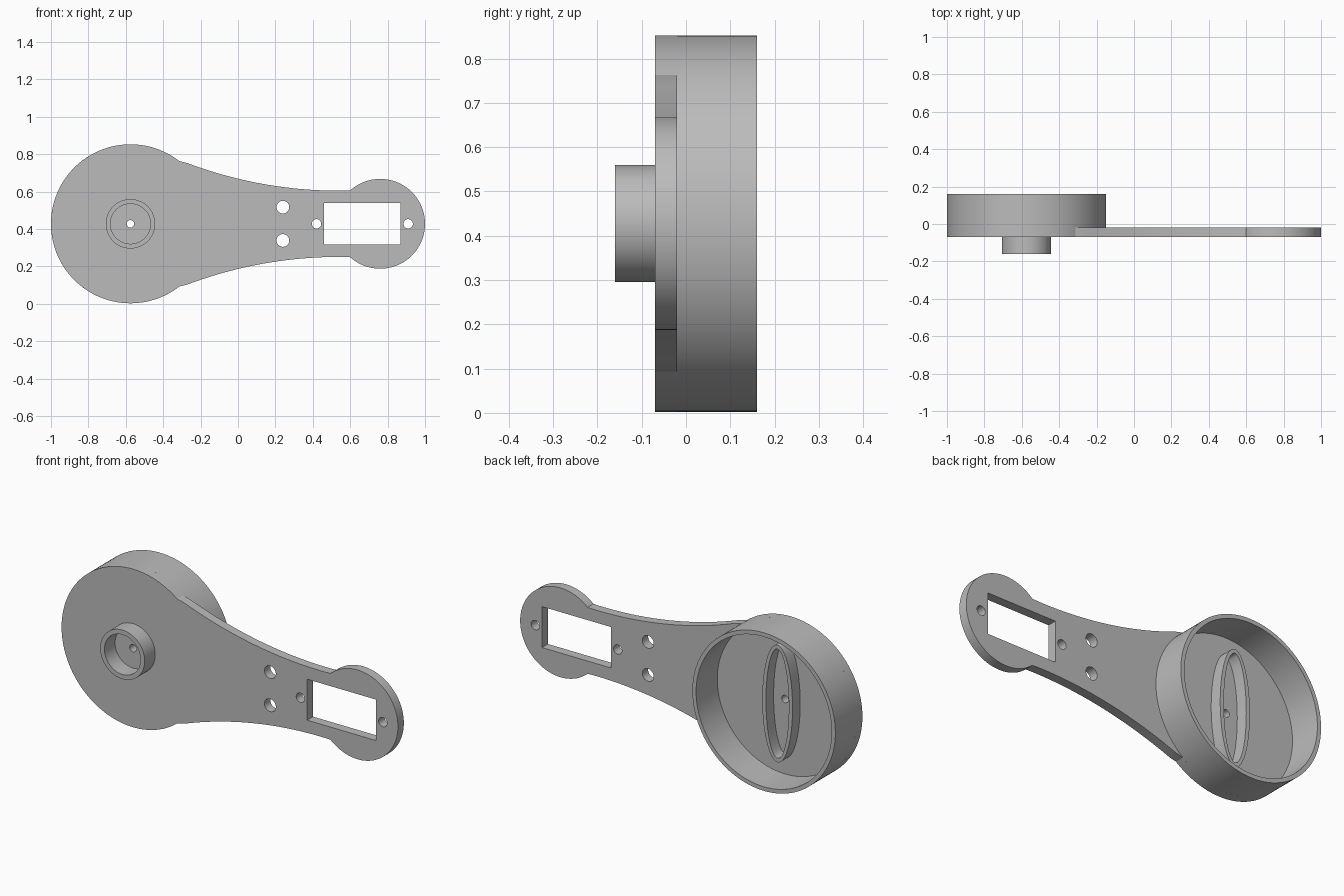
import bpy, bmesh
from math import cos, sin, pi, radians, atan2, sqrt

old = bpy.data.objects.get("Cube")
if old:
    bpy.data.objects.remove(old, do_unlink=True)

grey = bpy.data.materials.new("matte grey")
grey.use_nodes = True
colour = (0.5, 0.5, 0.5, 1)
grey.diffuse_color = colour
grey.node_tree.nodes["Principled BSDF"].inputs["Base Color"].default_value = colour

MID = 0.4275          # height of the long axis
HUB_X, HUB_R = -0.575, 0.425
TIP_X, TIP_R = 0.76, 0.24


def oval(x, z, rx, rz=None, n=96):
    rz = rz or rx
    return [(x + rx * cos(2 * pi * i / n), z + rz * sin(2 * pi * i / n)) for i in range(n)]


def box(x0, x1, z0, z1):
    return [(x0, z0), (x1, z0), (x1, z1), (x0, z1)]


def extrude_part(name, loops, y0, y1):
    """Fill nested loops drawn in the xz plane and extrude them from y0 to y1."""
    curve = bpy.data.curves.new(name + " profile", 'CURVE')
    curve.dimensions = '2D'
    curve.fill_mode = 'BOTH'
    curve.extrude = (y1 - y0) / 2
    for loop in loops:
        spline = curve.splines.new('POLY')
        spline.points.add(len(loop) - 1)
        for point, (x, z) in zip(spline.points, loop):
            point.co = (x, z, 0, 1)
        spline.use_cyclic_u = True
    helper = bpy.data.objects.new(name + " profile", curve)
    bpy.context.collection.objects.link(helper)
    graph = bpy.context.evaluated_depsgraph_get()
    mesh = bpy.data.meshes.new_from_object(helper.evaluated_get(graph))
    bpy.data.objects.remove(helper, do_unlink=True)

    bm = bmesh.new()
    bm.from_mesh(mesh)
    bmesh.ops.remove_doubles(bm, verts=bm.verts, dist=0.0001)
    for v in bm.verts:
        x, z, d = v.co
        v.co = (x, (y0 + y1) / 2 - d, z)
    bmesh.ops.recalc_face_normals(bm, faces=bm.faces)
    bm.to_mesh(mesh)
    bm.free()

    mesh.materials.clear()
    mesh.materials.append(grey)
    obj = bpy.data.objects.new(name, mesh)
    bpy.context.collection.objects.link(obj)
    bpy.ops.object.select_all(action='DESELECT')
    obj.select_set(True)
    bpy.context.view_layer.objects.active = obj
    bpy.ops.object.shade_smooth_by_angle(angle=radians(15))
    return obj


# Upper half of the arm outline: tip arc, concave waist, hub arc
JOIN_HUB, JOIN_TIP = -0.31, 0.60
WAIST_X, WAIST_Z, WAIST_R = 0.54, 0.177, 2.3


def waist(x):
    return WAIST_Z + WAIST_R - sqrt(WAIST_R ** 2 - (x - WAIST_X) ** 2)


tip_end = atan2(waist(JOIN_TIP), JOIN_TIP - TIP_X)
hub_start = atan2(waist(JOIN_HUB), JOIN_HUB - HUB_X)
upper = [(TIP_X + TIP_R * cos(tip_end * i / 36), TIP_R * sin(tip_end * i / 36)) for i in range(37)]
for i in range(1, 24):
    x = JOIN_TIP + (JOIN_HUB - JOIN_TIP) * i / 24
    upper.append((x, waist(x)))
for i in range(41):
    a = hub_start + (pi - hub_start) * i / 40
    upper.append((HUB_X + HUB_R * cos(a), HUB_R * sin(a)))
lower = [(x, -z) for x, z in reversed(upper[1:-1])]
outline = [(x, z + MID) for x, z in upper + lower]

# Arm plate with motor window, screw holes, cable holes and centre hole
holes = [box(0.46, 0.87, MID - 0.11, MID + 0.11), oval(HUB_X, MID, 0.02, n=32)]
holes += [oval(x, MID, 0.025, n=32) for x in (0.42, 0.91)]
holes += [oval(0.24, MID + s * 0.089, 0.034, n=32) for s in (-1, 1)]
extrude_part("arm_plate", [outline] + holes, -0.07, -0.02)

# Open cup wall behind the hub
extrude_part("cup_wall", [oval(HUB_X, MID, HUB_R, n=128),
                          oval(HUB_X, MID, HUB_R - 0.022, n=128)], -0.02, 0.16)

# Hollow boss on the front
extrude_part("front_boss", [oval(HUB_X, MID, 0.132), oval(HUB_X, MID, 0.107)], -0.16, -0.07)

# Slim oval socket inside the cup
extrude_part("horn_socket", [oval(HUB_X, MID, 0.09, 0.315),
                             oval(HUB_X, MID, 0.068, 0.293)], -0.02, 0.045)
